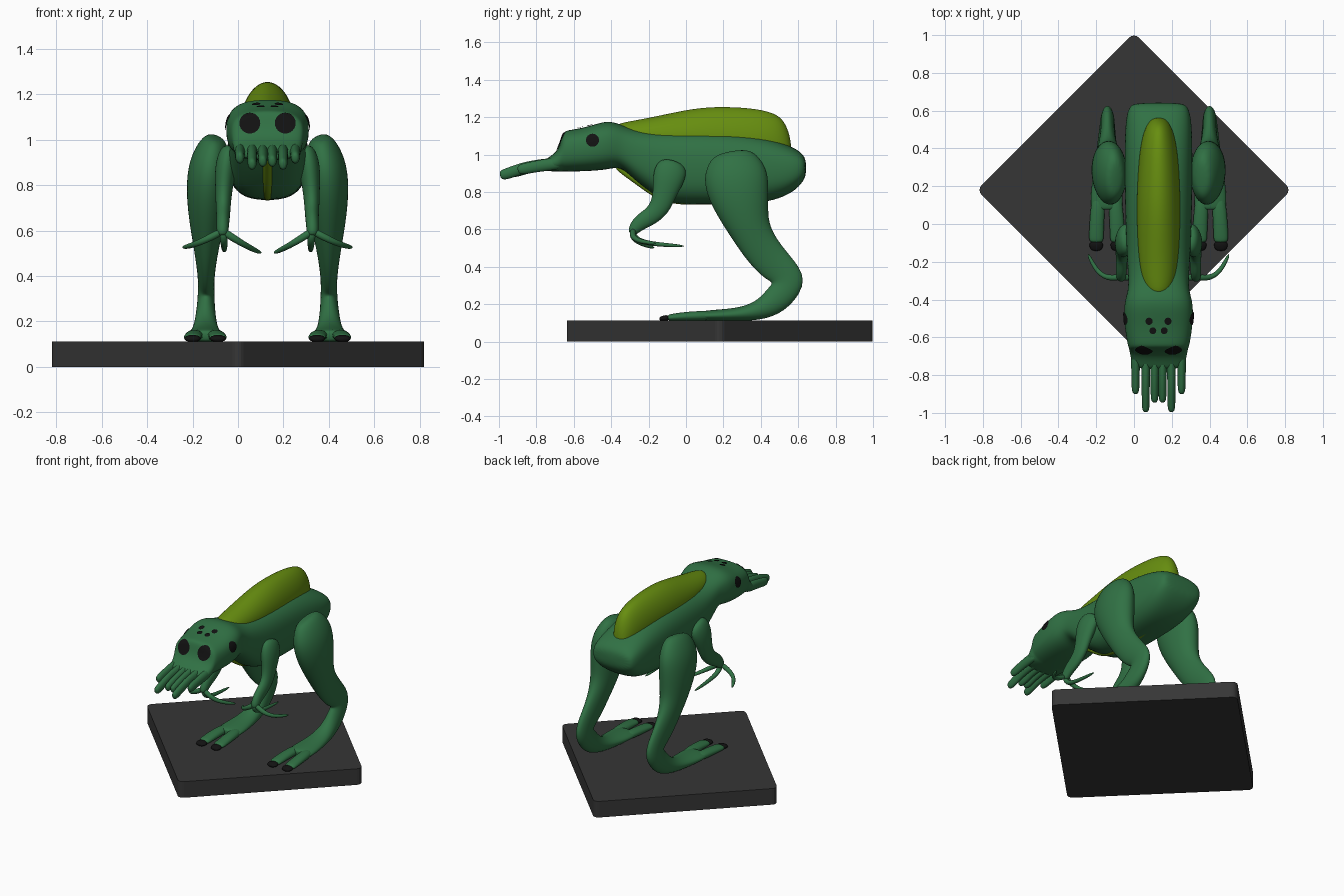
import bpy, bmesh, math
from mathutils import Vector
from mathutils.bvhtree import BVHTree

CX = 0.13  # the creature's plane of symmetry


def material(name, col):
    m = bpy.data.materials.new(name)
    m.diffuse_color = (*col, 1)
    return m


GREEN = material("green skin", (0.030, 0.165, 0.058))
OLIVE = material("olive crest", (0.135, 0.27, 0.005))
GREY = material("dark grey base", (0.037, 0.037, 0.037))
BLACK = material("black", (0.006, 0.006, 0.006))


def finish(name, bm, mat, smooth=True):
    bmesh.ops.recalc_face_normals(bm, faces=bm.faces)
    me = bpy.data.meshes.new(name)
    bm.to_mesh(me)
    bm.free()
    me.materials.append(mat)
    for p in me.polygons:
        p.use_smooth = smooth
    ob = bpy.data.objects.new(name, me)
    bpy.context.collection.objects.link(ob)
    return ob


def loft(name, pts, mat, side=1, n=12, power=2.0, upright=False):
    """Skin rings at (x, y, z, half width, half depth), then subdivide."""
    bm = bmesh.new()
    rings = []
    grow = 1 / (2 / 3 + math.cos(2 * math.pi / n) / 3)
    for i, (x, y, z, a, b) in enumerate(pts):
        p, q = Vector(pts[max(i - 1, 0)][:3]), Vector(pts[min(i + 1, len(pts) - 1)][:3])
        t = Vector((0, 1, 0)) if upright else (q - p).normalized()
        u = Vector((1, 0, 0))
        u = (u - t * u.dot(t)).normalized()
        v = t.cross(u)
        ring = []
        for k in range(n):
            ang = 2 * math.pi * k / n
            c, s = math.cos(ang), math.sin(ang)
            c = math.copysign(abs(c) ** (2 / power), c)
            s = math.copysign(abs(s) ** (2 / power), s)
            co = Vector((x, y, z)) + (u * c * a + v * s * b) * grow
            ring.append(bm.verts.new((CX + side * co.x, co.y, co.z)))
        rings.append(ring)
    for r0, r1 in zip(rings, rings[1:]):
        for k in range(n):
            bm.faces.new((r0[k], r0[(k + 1) % n], r1[(k + 1) % n], r1[k]))
    bm.faces.new(rings[0])
    bm.faces.new(rings[-1])
    ob = finish(name, bm, mat)
    sub = ob.modifiers.new("smooth", 'SUBSURF')
    sub.levels = sub.render_levels = 2
    return ob


# diamond base with rounded corners
bm = bmesh.new()
foot = [bm.verts.new((0.832 * math.cos(a), 0.18 + 0.832 * math.sin(a), 0))
        for a in (0, math.pi / 2, math.pi, 1.5 * math.pi)]
f = bm.faces.new(foot)
up = bmesh.ops.extrude_face_region(bm, geom=[f])["geom"]
bmesh.ops.translate(bm, vec=(0, 0, 0.112), verts=[g for g in up if isinstance(g, bmesh.types.BMVert)])
bmesh.ops.bevel(bm, geom=[e for e in bm.edges if abs(e.verts[0].co.z - e.verts[1].co.z) > 0.05],
                offset=0.035, segments=4, profile=0.5, affect='EDGES')
finish("base", bm, GREY, smooth=False)

# body and head: y, top, bottom, half width
body_rows = [
    (-0.77, 0.965, 0.915, 0.115), (-0.74, 0.98, 0.912, 0.138), (-0.69, 1.015, 0.91, 0.15),
    (-0.668, 1.07, 0.91, 0.153), (-0.655, 1.122, 0.91, 0.157), (-0.63, 1.13, 0.91, 0.165),
    (-0.53, 1.145, 0.912, 0.18), (-0.42, 1.185, 0.92, 0.183), (-0.35, 1.16, 0.94, 0.158),
    (-0.28, 1.135, 0.87, 0.16), (-0.19, 1.125, 0.80, 0.165), (-0.10, 1.125, 0.74, 0.17),
    (0.05, 1.125, 0.735, 0.175), (0.25, 1.12, 0.735, 0.178), (0.44, 1.09, 0.745, 0.178),
    (0.56, 1.045, 0.79, 0.172), (0.62, 1.01, 0.845, 0.155), (0.643, 0.97, 0.89, 0.125)]
body = loft("body_and_head", [(0, y, (t + b) / 2, w, (t - b) / 2) for y, t, b, w in body_rows],
            GREEN, n=20, power=2.7, upright=True)

# olive crest on the back
crest_rows = [(-0.38, 1.155, 1.05, 0.04), (-0.35, 1.17, 1.04, 0.08), (-0.2, 1.195, 0.99, 0.105),
              (0, 1.24, 0.94, 0.115), (0.15, 1.258, 0.92, 0.115), (0.35, 1.25, 0.90, 0.105),
              (0.47, 1.225, 0.90, 0.085), (0.53, 1.18, 0.90, 0.06), (0.565, 1.07, 0.93, 0.03)]
loft("back_crest", [(0, y, (t + b) / 2, w, (t - b) / 2) for y, t, b, w in crest_rows],
     OLIVE, n=16, power=1.9, upright=True)

# olive stripe under throat and belly
loft("throat_stripe", [(0, -0.38, 0.945, 0.015, 0.02), (0, -0.28, 0.875, 0.02, 0.02),
                       (0, -0.19, 0.807, 0.02, 0.02), (0, -0.09, 0.748, 0.02, 0.018),
                       (0, 0.1, 0.748, 0.02, 0.016), (0, 0.35, 0.752, 0.018, 0.016)], OLIVE)

for side, tag in ((1, "right"), (-1, "left")):
    # face tentacles
    for i, (dx, ye, ze) in enumerate(((0.021, -0.945, 0.905), (0.068, -0.995, 0.892), (0.122, -0.9, 0.92))):
        ym = (ye - 0.72) / 2
        loft(f"{tag}_tentacle_{i}", [(dx * 0.97, -0.66, 0.955, 0.025, 0.03), (dx, -0.73, 0.948, 0.024, 0.033),
                                     (dx, ym, 0.935, 0.021, 0.03), (dx, ye + 0.04, ze + 0.005, 0.021, 0.03),
                                     (dx, ye + 0.012, ze, 0.018, 0.026), (dx, ye, ze - 0.003, 0.01, 0.015)],
             GREEN, side)

    # hind leg from hip to instep
    loft(f"{tag}_hind_leg", [
        (0.225, 0.25, 1.015, 0.03, 0.07), (0.235, 0.255, 0.99, 0.062, 0.125),
        (0.255, 0.262, 0.90, 0.09, 0.172), (0.264, 0.28, 0.80, 0.094, 0.165),
        (0.266, 0.31, 0.69, 0.085, 0.135), (0.268, 0.345, 0.59, 0.068, 0.105),
        (0.27, 0.405, 0.49, 0.048, 0.098), (0.27, 0.485, 0.40, 0.036, 0.092),
        (0.27, 0.565, 0.325, 0.035, 0.095), (0.272, 0.50, 0.235, 0.042, 0.08),
        (0.273, 0.41, 0.17, 0.052, 0.056), (0.274, 0.30, 0.146, 0.068, 0.036),
        (0.274, 0.17, 0.14, 0.084, 0.031), (0.274, 0.09, 0.138, 0.085, 0.027),
        (0.274, 0.075, 0.136, 0.07, 0.018)], GREEN, side)

    # two toes with black claws
    for i, d in enumerate((-1, 1)):
        loft(f"{tag}_toe_{i}", [(0.274 + d * 0.042, 0.16, 0.14, 0.036, 0.026),
                                (0.274 + d * 0.052, 0.03, 0.137, 0.038, 0.026),
                                (0.274 + d * 0.056, -0.07, 0.13, 0.039, 0.02),
                                (0.274 + d * 0.056, -0.1, 0.127, 0.036, 0.016)], GREEN, side)
        loft(f"{tag}_claw_{i}", [(0.274 + d * 0.056, -0.09, 0.127, 0.038, 0.018),
                                 (0.274 + d * 0.056, -0.125, 0.124, 0.036, 0.015),
                                 (0.274 + d * 0.056, -0.143, 0.121, 0.022, 0.009)], BLACK, side)

    # arm
    loft(f"{tag}_arm", [(0.16, -0.065, 0.965, 0.03, 0.045), (0.172, -0.075, 0.935, 0.045, 0.085),
                        (0.185, -0.095, 0.87, 0.048, 0.085), (0.192, -0.115, 0.79, 0.038, 0.062),
                        (0.195, -0.14, 0.715, 0.033, 0.055), (0.195, -0.19, 0.668, 0.03, 0.047),
                        (0.197, -0.25, 0.635, 0.028, 0.042), (0.198, -0.283, 0.595, 0.026, 0.03),
                        (0.198, -0.285, 0.575, 0.018, 0.02)], GREEN, side)
    # three thin fingers: outer, inner, middle
    for i, path in enumerate((
            ((0.195, -0.28, 0.60), (0.27, -0.29, 0.56), (0.33, -0.25, 0.535), (0.375, -0.155, 0.525)),
            ((0.20, -0.28, 0.60), (0.14, -0.29, 0.56), (0.08, -0.25, 0.525), (0.025, -0.165, 0.50)),
            ((0.195, -0.285, 0.60), (0.192, -0.28, 0.55), (0.19, -0.2, 0.522), (0.19, 0.0, 0.51)))):
        loft(f"{tag}_finger_{i}", [(*p, r, r) for p, r in zip(path, (0.019, 0.016, 0.013, 0.008))],
             GREEN, side)

# black eyes: thin plates laid onto the head surface
bpy.context.view_layer.update()
tree = BVHTree.FromObject(body, bpy.context.evaluated_depsgraph_get())


def eye(name, centre, direction, radius):
    bm = bmesh.new()
    d = Vector(direction)
    u = d.orthogonal().normalized()
    v = d.cross(u)

    def drop(r, a):
        start = Vector(centre) - d * 0.4 + (u * math.cos(a) + v * math.sin(a)) * r
        hit = tree.ray_cast(start, d)[0]
        return bm.verts.new((hit or Vector(centre)) - d * 0.006)

    n = 24
    mid = drop(0, 0)
    rings = [[drop(radius * k / 4, 2 * math.pi * i / n) for i in range(n)] for k in range(1, 5)]
    for i in range(n):
        j = (i + 1) % n
        bm.faces.new((mid, rings[0][i], rings[0][j]))
        for r0, r1 in zip(rings, rings[1:]):
            bm.faces.new((r0[i], r1[i], r1[j], r0[j]))
    finish(name, bm, BLACK)


for s, tag in ((1, "right"), (-1, "left")):
    eye(f"{tag}_front_eye", (CX + s * 0.078, -0.66, 1.073), (0, 1, 0), 0.046)
    eye(f"{tag}_side_eye", (CX + s * 0.18, -0.5, 1.077), (-s, 0, 0), 0.035)
    eye(f"{tag}_upper_eye", (CX + s * 0.05, -0.515, 1.14), (0, 0, -1), 0.019)
    eye(f"{tag}_lower_eye", (CX + s * 0.03, -0.565, 1.14), (0, 0, -1), 0.018)
